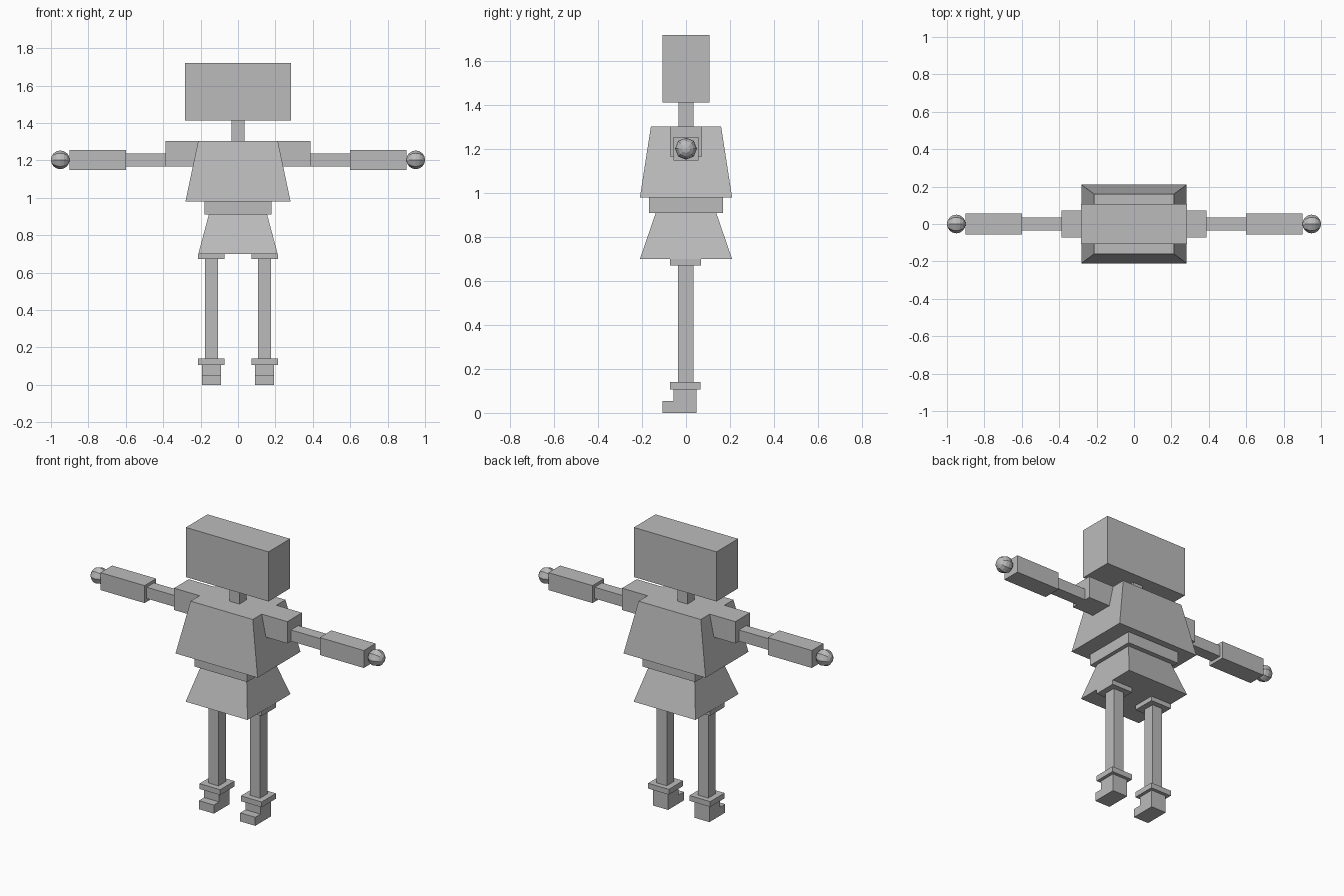
import bpy, bmesh, math
from mathutils import Matrix

if "Cube" in bpy.data.objects:
    bpy.data.objects.remove(bpy.data.objects["Cube"])

grey = bpy.data.materials.new("plain_grey")
grey.diffuse_color = (0.5, 0.5, 0.5, 1)
grey.use_nodes = True
grey.node_tree.nodes["Principled BSDF"].inputs["Base Color"].default_value = grey.diffuse_color


def finish(name, bm):
    bmesh.ops.recalc_face_normals(bm, faces=bm.faces)
    mesh = bpy.data.meshes.new(name)
    bm.to_mesh(mesh)
    bm.free()
    mesh.materials.append(grey)
    obj = bpy.data.objects.new(name, mesh)
    bpy.context.collection.objects.link(obj)
    return obj


def box(name, x, y, z, top=None):
    """Box from (min, max) ranges; top=(half_x, half_y) tapers its upper face."""
    bm = bmesh.new()
    bmesh.ops.create_cube(bm, size=1)
    for v in bm.verts:
        upper = v.co.z > 0
        if upper and top:
            v.co.x = math.copysign(top[0], v.co.x)
            v.co.y = math.copysign(top[1], v.co.y)
        else:
            v.co.x = x[v.co.x > 0]
            v.co.y = y[v.co.y > 0]
        v.co.z = z[upper]
    return finish(name, bm)


def foot(name, x):
    """L-shaped side profile extruded across the width, toe towards -y."""
    profile = [(0.047, 0), (-0.107, 0), (-0.107, 0.053),
               (-0.056, 0.053), (-0.056, 0.107), (0.047, 0.107)]
    bm = bmesh.new()
    face = bm.faces.new([bm.verts.new((x[0], y, z)) for y, z in profile])
    out = bmesh.ops.extrude_face_region(bm, geom=[face])
    for v in out["geom"]:
        if isinstance(v, bmesh.types.BMVert):
            v.co.x = x[1]
    return finish(name, bm)


def hand(name, x):
    """Faceted ball with its poles along the arm."""
    bm = bmesh.new()
    bmesh.ops.create_uvsphere(
        bm, u_segments=8, v_segments=8, radius=0.05,
        matrix=Matrix.Translation((x, 0, 1.203)) @ Matrix.Rotation(math.pi / 2, 4, 'Y'))
    return finish(name, bm)


def side_range(s, a, b):
    return tuple(sorted((s * a, s * b)))


# Head, neck and body
box("head", (-0.283, 0.283), (-0.106, 0.106), (1.413, 1.72))
box("neck", (-0.034, 0.034), (-0.035, 0.035), (1.30, 1.413))
box("torso", (-0.281, 0.281), (-0.21, 0.21), (0.98, 1.303), top=(0.213, 0.16))
box("waist", (-0.18, 0.18), (-0.168, 0.168), (0.91, 0.98))
box("skirt", (-0.212, 0.212), (-0.21, 0.21), (0.70, 0.91), top=(0.156, 0.138))

for s, side in ((-1, "left"), (1, "right")):
    # Arm
    box(side + "_shoulder", side_range(s, 0.20, 0.388), (-0.072, 0.072), (1.168, 1.303))
    box(side + "_upper_arm", side_range(s, 0.388, 0.60), (-0.036, 0.036), (1.168, 1.238))
    box(side + "_forearm", side_range(s, 0.60, 0.902), (-0.057, 0.057), (1.148, 1.256))
    hand(side + "_hand", s * 0.95)
    # Leg
    box(side + "_leg_cuff", side_range(s, 0.071, 0.213), (-0.072, 0.068), (0.672, 0.70))
    box(side + "_leg", side_range(s, 0.107, 0.177), (-0.037, 0.035), (0.14, 0.672))
    box(side + "_ankle_cuff", side_range(s, 0.071, 0.213), (-0.073, 0.067), (0.107, 0.14))
    foot(side + "_foot", side_range(s, 0.09, 0.193))
